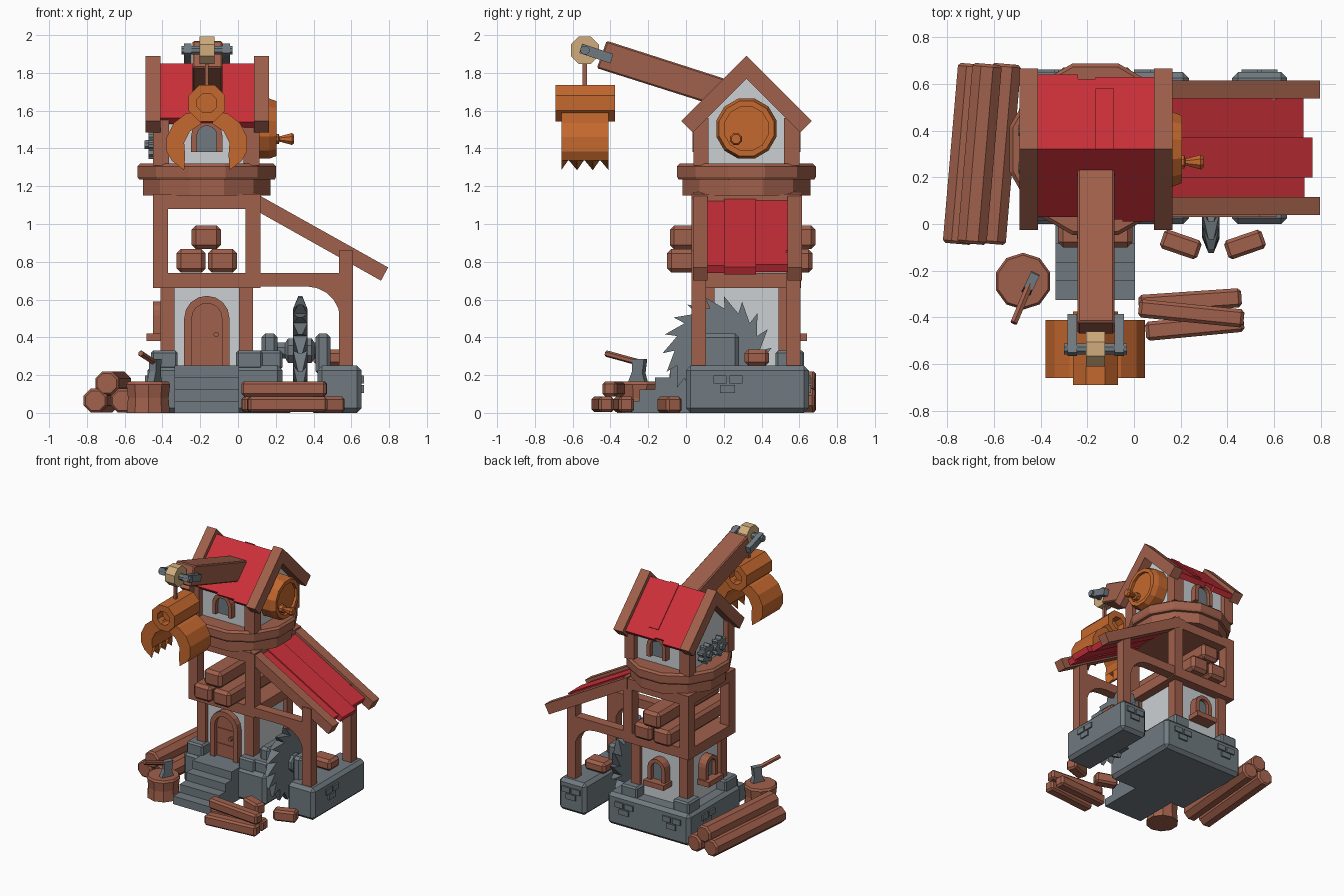
import bpy, bmesh, math
from mathutils import Vector, Matrix

if "Cube" in bpy.data.objects:
    bpy.data.objects.remove(bpy.data.objects["Cube"])

def material(name, r, g, b):
    m = bpy.data.materials.new(name)
    lin = [((c / 255 + .055) / 1.055) ** 2.4 for c in (r, g, b)]
    m.diffuse_color = (*lin, 1)
    m.use_nodes = True
    m.node_tree.nodes["Principled BSDF"].inputs["Base Color"].default_value = m.diffuse_color
    return m

WOOD = material("brown wood", 160, 96, 75)
RED = material("red roof", 204, 48, 58)
ORANGE = material("orange copper", 196, 104, 46)
STONE = material("grey stone", 112, 122, 128)
WALL = material("pale plaster", 203, 208, 211)
TAN = material("tan pulley", 208, 172, 124)

CX, CY = -.165, .32   # tower centre

def loft(name, rings, mat, closed=False, bevel=0, mw=None):
    """Skin a list of equal-length vertex rings, capped unless closed."""
    bm = bmesh.new()
    vs = [[bm.verts.new(p) for p in r] for r in rings]
    n = len(vs[0])
    for a, b in zip(vs, vs[1:] + (vs[:1] if closed else [])):
        for i in range(n):
            bm.faces.new((a[i], a[(i + 1) % n], b[(i + 1) % n], b[i]))
    if not closed:
        bm.faces.new(vs[0])
        bm.faces.new(vs[-1])
    if bevel:
        bmesh.ops.bevel(bm, geom=bm.edges[:], offset=bevel, segments=1, affect='EDGES')
    bmesh.ops.recalc_face_normals(bm, faces=bm.faces[:])
    me = bpy.data.meshes.new(name)
    bm.to_mesh(me)
    bm.free()
    me.materials.append(mat)
    ob = bpy.data.objects.new(name, me)
    bpy.context.collection.objects.link(ob)
    if mw:
        ob.matrix_world = mw
    return ob

def at(axis, u, v, t):
    return {'x': (t, u, v), 'y': (u, t, v), 'z': (u, v, t)}[axis]

def prism(name, pts, axis, a, b, mat, bevel=0, mw=None):
    return loft(name, [[at(axis, u, v, t) for u, v in pts] for t in (a, b)], mat, bevel=bevel, mw=mw)

def box(name, x0, x1, y0, y1, z0, z1, mat, bevel=0, mw=None):
    return prism(name, [(x0, y0), (x1, y0), (x1, y1), (x0, y1)], 'z', z0, z1, mat, bevel, mw)

def turned(name, axis, c, prof, n, mat):
    """Lathe a (radius, height) profile around an axis through c."""
    rings = []
    for r, t in prof:
        ang = [2 * math.pi * (i + .5) / n for i in range(n)]
        rings.append([at(axis, c[0] + r * math.cos(a), c[1] + r * math.sin(a), t) for a in ang])
    return loft(name, rings, mat)

def log(name, p0, p1, r, n=8, mat=WOOD, c=.012):
    p0, p1 = Vector(p0), Vector(p1)
    q = (p1 - p0).to_track_quat('Z', 'Y')
    L = (p1 - p0).length
    rings = [[p0 + q @ Vector((s * math.cos(2 * math.pi * (i + .5) / n), s * math.sin(2 * math.pi * (i + .5) / n), t))
              for i in range(n)] for s, t in ((r - c, 0), (r, c), (r, L - c), (r - c, L))]
    return loft(name, rings, mat)

def billet(name, p0, p1, w):
    """Squared log with chamfered edges."""
    p0, p1 = Vector(p0), Vector(p1)
    d = p1 - p0
    mw = Matrix.Translation((p0 + p1) / 2) @ d.to_track_quat('X', 'Z').to_matrix().to_4x4()
    return box(name, -d.length / 2, d.length / 2, -w / 2, w / 2, -w / 2, w / 2, WOOD, .014, mw)

def arch(w, h, n=8):
    r = w / 2
    return [(-r, 0)] + [(-r * math.cos(math.pi * i / n), h - r + r * math.sin(math.pi * i / n)) for i in range(n + 1)] + [(r, 0)]

def opening(name, loc, rot, w, h, t, pane, sill=True):
    """Arched frame and pane, facing local -y."""
    mw = Matrix.Translation(loc) @ Matrix.Rotation(rot, 4, 'Z')
    rings = [[(o[0], -.045, o[1]), (i[0], -.045, i[1]), (i[0], .02, i[1]), (o[0], .02, o[1])]
             for o, i in zip(arch(w, h), arch(w - 2 * t, h - t))]
    loft(name + "_frame", rings, WOOD, mw=mw)
    prism(name + "_pane", arch(w - 2 * t, h - t), 'y', -.015, .02, pane, mw=mw)
    if sill:
        box(name + "_sill", -w * .6, w * .6, -.08, .02, -.04, 0, WOOD, mw=mw)

# Stone bases, corner stones, bricks and steps
box("main_base", -.48, .235, 0, .65, 0, .25, STONE, .025)
box("annex_base", .42, .655, 0, .65, 0, .25, STONE, .025)
for sx in (-1, 1):
    for sy in (-1, 1):
        x, y = CX + sx * .225, CY + sy * .23
        box("corner_stone", x - .07, x + .07, y - .075, y + .075, .23, .33, STONE, .012)
        box("lower_post", CX + sx * .245, CX + sx * .17, CY + sy * .245, CY + sy * .17, .25, .68, WOOD)
for i in range(4):
    box("step", -.335, .005, -.325 + .08 * i, .1, 0, .0625 * (i + 1), STONE)
def bricks(x, y, rot):
    mw = Matrix.Translation((x, y, 0)) @ Matrix.Rotation(rot, 4, 'Z')
    for u, z, w in ((-.04, .155, .07), (.045, .155, .07), (0, .105, .08)):
        box("brick", u - w / 2, u + w / 2, -.012, .02, z, z + .042, STONE, mw=mw)
R = math.pi / 2
bricks(.655, .22, R)
bricks(.54, .65, 2 * R)
bricks(.08, .65, 2 * R)
bricks(-.33, .65, 2 * R)
bricks(-.48, .42, -R)

# Lower tower room, door and windows
box("lower_wall", CX - .215, CX + .215, CY - .215, CY + .215, .25, .68, WALL)
opening("door", (CX, CY - .215, .25), 0, .24, .37, .04, WOOD, False)
for z in (.34, .46):
    box("door_plank", CX - .08, CX + .08, CY - .235, CY - .2, z, z + .012, WOOD)
turned("door_knob", 'y', (CX + .05, .415), [(.015, .06), (.015, .1)], 8, WOOD)
opening("left_window", (CX - .24, CY, .42), -R, .15, .17, .03, STONE)
opening("back_window", (CX, CY + .24, .42), 2 * R, .15, .17, .03, STONE)

# Open log store floor
box("store_floor", CX - .285, CX + .285, .03, .61, .66, .74, WOOD)
box("store_ceiling", CX - .285, CX + .285, .03, .61, 1.08, 1.16, WOOD)
bpy.data.objects["store_floor"].name = "store_floor_slab"
for sx in (-1, 1):
    for sy in (-1, 1):
        box("store_post", CX + sx * .285, CX + sx * .205, CY + sy * .29, CY + sy * .21, .7, 1.1, WOOD)
for x, z, y0, y1 in ((-.248, .805, -.1, .67), (-.083, .805, -.1, .67), (-.168, .93, -.085, .685)):
    box("stored_log", x - .077, x + .077, y0, y1, z - .063, z + .062, WOOD, .022)

# Side annex: posts, curved braces, rafters and red sheets
for y0 in (.03, .53):
    box("annex_post", .535, .61, y0, y0 + .075, .24, .86, WOOD)
    box("annex_beam", .1, .56, y0, y0 + .075, .67, .74, WOOD)
    curve = [(.36 + .18 * math.sin(a), .5 + .17 * math.cos(a)) for a in [R * i / 5 for i in range(6)]]
    prism("annex_brace", curve + [(.56, .5), (.56, .69), (.36, .69)], 'y', y0, y0 + .075, WOOD)
    prism("annex_rafter", [(.08, 1.17), (.795, .77), (.757, .7), (.08, 1.08)], 'y', y0 + .008, y0 + .085, WOOD)
def sheet(x1, y0, y1, lift):
    top = lambda x: 1.155 - .56 * (x - .08) + lift
    prism("annex_sheet", [(.08, top(.08)), (x1, top(x1)), (x1 - .02, top(x1) - .04), (.08, top(.08) - .05)], 'y', y0, y1, RED)
for x1, y0, y1, lift in ((.73, .11, .2, -.01), (.765, .2, .37, 0), (.725, .37, .54, -.008)):
    sheet(x1, y0, y1, lift)

# Saw blade, axle and bearings
SY, SZ = .165, .33
teeth = []
for i in range(18):
    a = -2 * math.pi * i / 18
    for r, d in ((.225, 0), (.29, .05)):
        teeth.append((SY + r * math.cos(a + d), SZ + r * math.sin(a + d)))
saw = prism("saw_blade", teeth, 'x', .292, .367, STONE)
for v in saw.data.vertices:
    if math.hypot(v.co.y - SY, v.co.z - SZ) > .26:
        v.co.x = .33 + (v.co.x - .33) * .3
turned("saw_hub", 'x', (SY, SZ), [(.045, .21), (.045, .25), (.07, .265), (.07, .39), (.045, .405), (.045, .44)], 8, STONE)
for x0, x1 in ((.125, .21), (.41, .49)):
    box("saw_bearing", x0, x1, .08, .28, .2, .42, STONE, .02)
box("bearing_block", .02, .235, .03, .3, .23, .33, STONE, .012)
box("sawn_log", .4, .58, .31, .44, .25, .335, WOOD, .02)

# Round turntable platform
turned("platform_lower", 'z', (CX, CY), [(.35, 1.15), (.35, 1.24)], 12, WOOD)
turned("platform_upper", 'z', (CX, CY), [(.372, 1.235), (.38, 1.25), (.38, 1.305), (.365, 1.32)], 12, WOOD)

# Cabin: walls, posts, gable frames and roof planks
prism("cabin_wall", [(.08, 1.31), (.56, 1.31), (.56, 1.55), (.32, 1.79), (.08, 1.55)], 'x', -.41, .08, WALL)
chevron = [(0, 1.89), (.345, 1.545), (.285, 1.485), (0, 1.77), (-.285, 1.485), (-.345, 1.545)]
for x0, p0 in ((-.49, -.45), (.085, .03)):
    prism("gable_frame", [(CY + u, v) for u, v in chevron], 'x', x0, x0 + .08, WOOD)
    for y0 in (.04, .52):
        box("cabin_post", p0, p0 + .085, y0, y0 + .08, 1.31, 1.56, WOOD)
def plank(x0, x1, s, d, lift=0):
    pts = [(0, 1.85 + lift), (s * d, 1.85 - d + lift), (s * (d - .03), 1.82 - d), (0, 1.79)]
    prism("roof_plank", [(CY + u, v) for u, v in pts], 'x', x0, x1, RED)
for x0, x1, s, d in ((-.415, -.24, 1, .32), (-.24, -.165, 1, .3), (-.165, .09, 1, .31),
                     (-.415, -.2, -1, .29), (-.2, -.05, -1, .3), (-.05, .09, -1, .31)):
    plank(x0, x1, s, d)
plank(-.165, -.085, 1, .26, .008)
opening("cabin_front_window", (CX, .08, 1.38), 0, .165, .17, .03, STONE, False)
opening("cabin_back_window", (CX, .56, 1.38), 2 * R, .165, .17, .03, STONE, False)

# Copper drum with crank knob on the right, gears on the left
turned("copper_drum", 'x', (CY, 1.505), [(.165, .075), (.165, .165), (.15, .205), (.12, .205), (.12, .185)], 12, ORANGE)
turned("drum_knob", 'x', (.265, 1.45), [(.03, .18), (.03, .215), (.015, .22), (.034, .285), (.025, .297)], 8, ORANGE)
for gy, ph in ((.24, 0), (.4, .2)):
    pts = []
    for i in range(32):
        a, r = 2 * math.pi * i / 32 + ph, (.075 if i % 4 < 2 else .056)
        pts.append((gy + r * math.cos(a), 1.42 + r * math.sin(a)))
    prism("side_gear", pts, 'x', -.475, -.43, STONE)
    turned("gear_hub", 'x', (gy, 1.42), [(.025, -.495), (.03, -.4)], 8, STONE)

# Crane boom, brackets, pulley and rope
prism("crane_boom", [(-.42, 1.97), (.27, 1.748), (.27, 1.59), (-.472, 1.825)], 'x', -.242, -.083, WOOD, .008)
for x0 in (-.285, -.083):
    prism("pulley_bracket", [(-.55, 1.955), (-.385, 1.9), (-.4, 1.85), (-.565, 1.905)], 'x', x0, x0 + .04, STONE)
turned("pulley_axle", 'x', (-.535, 1.92), [(.025, -.3), (.025, -.03)], 8, STONE)
turned("pulley_wheel", 'x', (-.535, 1.92), [(.08, -.205), (.08, -.125)], 8, TAN)
box("crane_rope", CX - .01, CX + .01, -.547, -.525, 1.7, 1.92, WOOD)

# Grabbing claw: hollow drum and two toothed jaws
turned("claw_drum", 'y', (CX, 1.64), [(.055, -.62), (.055, -.69), (.105, -.69), (.105, -.375), (.055, -.375), (.055, -.44)], 8, ORANGE)
for s in (-1, 1):
    rings = []
    for k in range(7):
        tip = (.12, 1.285) if k % 2 == 0 else (.165, 1.345)
        prof = [(.03, 1.6), (.11, 1.585), (.175, 1.535), (.213, 1.46), (.213, 1.385), (.185, 1.335), tip,
                (.115, 1.365), (.12, 1.43), (.09, 1.49), (.03, 1.53)]
        rings.append([(CX + s * u, -.66 + .25 * k / 6, v) for u, v in prof])
    loft("claw_jaw", rings, ORANGE)

# Log pile at the left
for dx, z in ((-.072, .065), (.072, .065), (-.01, .157)):
    log("pile_log", (-.684 + dx, -.085, z), (-.618 + dx, .685, z), .068)

# Chopping stump with axe
turned("chopping_stump", 'z', (-.475, -.245), [(.12, 0), (.113, .08), (.122, .15), (.112, .165)], 10, WOOD)
mw = Matrix.Translation((-.44, -.25, 0)) @ Matrix.Rotation(-.45, 4, 'Z')
prism("axe_head", [(-.055, .16), (.045, .16), (.03, .21), (.04, .285), (-.03, .285), (-.03, .22)], 'x', -.02, .02, STONE, mw=mw)
log("axe_handle", (-.432, -.225, .26), (-.515, -.425, .315), .017, 6, c=.003)

# Cut timber in front
billet("front_log", (.02, -.345, .045), (.46, -.315, .045), .082)
billet("front_log", (.05, -.46, .045), (.47, -.42, .045), .082)
billet("front_log", (.02, -.36, .127), (.47, -.405, .127), .078)
billet("offcut", (.12, -.06, .043), (.28, -.115, .043), .085)
billet("offcut", (.395, -.115, .043), (.555, -.06, .043), .085)
